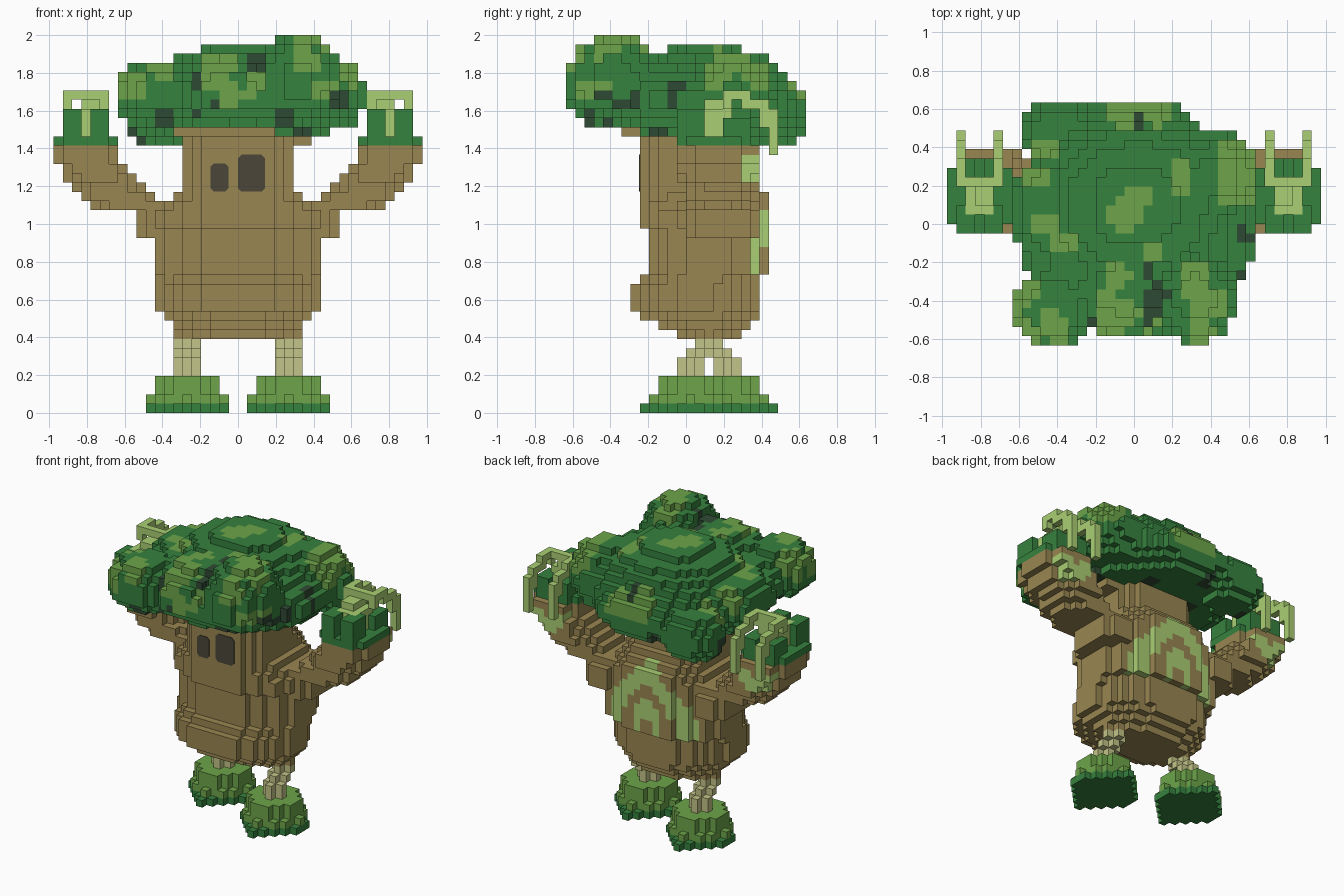
import bpy, bmesh, math
from mathutils import Vector

if "Cube" in bpy.data.objects:
    bpy.data.objects.remove(bpy.data.objects["Cube"])

U = 2 / 41  # size of one block


def material(name, rgb):
    lin = [((c / 255 + 0.055) / 1.055) ** 2.4 for c in rgb] + [1]
    m = bpy.data.materials.new(name)
    m.use_nodes = True
    m.diffuse_color = lin
    m.node_tree.nodes["Principled BSDF"].inputs["Base Color"].default_value = lin
    return m


BARK, LEAF, MOSS, LIME, SHADE, EYE, LEG = range(7)
MATS = [material("bark brown", (153, 134, 81)),
        material("leaf green", (54, 130, 62)),
        material("moss green", (109, 165, 74)),
        material("lime green", (170, 208, 115)),
        material("shade green", (47, 74, 51)),
        material("eye charcoal", (75, 70, 57)),
        material("leg khaki", (196, 197, 136))]


# --- block shapes: dictionaries of cell -> material index ---
def box(cells, x, y, z, mat):
    for i in range(*x):
        for j in range(*y):
            for k in range(*z):
                cells[i, j, k] = mat


def oval(cells, x, y, z, mat, n=2.6):
    """Rounded slab filling the given ranges."""
    cx, cy = sum(x) / 2, sum(y) / 2
    rx, ry = (x[1] - x[0]) / 2, (y[1] - y[0]) / 2
    for i in range(*x):
        for j in range(*y):
            if abs((i + .5 - cx) / rx) ** n + abs((j + .5 - cy) / ry) ** n <= 1:
                for k in range(*z):
                    cells[i, j, k] = mat


def blob(cells, c, r, mat, low, n):
    """Rounded lump, cut off below the height low."""
    span = [range(math.floor(a - b), math.ceil(a + b)) for a, b in zip(c, r)]
    for i in span[0]:
        for j in span[1]:
            for k in span[2]:
                d = sum(abs((v + .5 - a) / b) ** n for v, a, b in zip((i, j, k), c, r))
                if d <= 1 and k >= low:
                    cells[i, j, k] = mat


def mirrored(cells):
    return {(-1 - i, j, k): m for (i, j, k), m in cells.items()}


def add_object(name, bm):
    mesh = bpy.data.meshes.new(name)
    bm.to_mesh(mesh)
    bm.free()
    for m in MATS:
        mesh.materials.append(m)
    bpy.context.collection.objects.link(bpy.data.objects.new(name, mesh))


def build(name, cells):
    """Make one mesh from the outer faces of the cells."""
    bm = bmesh.new()
    verts = {}

    def corner(p):
        if p not in verts:
            verts[p] = bm.verts.new(Vector(p) * U)
        return verts[p]

    for cell, mat in cells.items():
        for axis in range(3):
            for side in (0, 1):
                step = list(cell)
                step[axis] += 2 * side - 1
                if tuple(step) in cells:
                    continue
                ring = []
                for a, b in ((0, 0), (1, 0), (1, 1), (0, 1)):
                    p = list(cell)
                    p[axis] += side
                    p[(axis + 1) % 3] += a
                    p[(axis + 2) % 3] += b
                    ring.append(corner(tuple(p)))
                face = bm.faces.new(ring if side else ring[::-1])
                face.material_index = mat
    add_object(name, bm)


def eye(name, x0, x1, z0, z1, cut=.018):
    """Thin plate with clipped corners on the face."""
    bm = bmesh.new()
    pts = [(x0 + cut, z0), (x1 - cut, z0), (x1, z0 + cut), (x1, z1 - cut),
           (x1 - cut, z1), (x0 + cut, z1), (x0, z1 - cut), (x0, z0 + cut)]
    face = bm.faces.new([bm.verts.new((x, -5 * U, z)) for x, z in pts])
    out = bmesh.ops.extrude_face_region(bm, geom=[face])["geom"]
    bmesh.ops.translate(bm, vec=(0, -.004, 0),
                        verts=[v for v in out if isinstance(v, bmesh.types.BMVert)])
    bmesh.ops.recalc_face_normals(bm, faces=bm.faces[:])
    for f in bm.faces:
        f.material_index = EYE
    add_object(name, bm)


# --- trunk: stacked slabs (bottom, top, half width, front, back, squareness) ---
trunk = {}
for z0, z1, hx, y0, y1, n in [
        (8, 9, 7, -1, 6, 1.7), (9, 10, 7, -3, 7, 1.8), (10, 11, 8, -5, 8, 2),
        (11, 14, 9, -6, 8, 2.1), (14, 15, 9, -5, 8, 2.2), (15, 20, 9, -4, 9, 2.3),
        (20, 22, 9, -5, 9, 2.4), (22, 23, 8, -5, 9, 2.5), (23, 24, 7, -5, 9, 2.6),
        (24, 25, 6, -5, 8, 3.2), (25, 26, 6, -5, 7, 3.2), (26, 32, 6, -5, 6, 3.2)]:
    oval(trunk, (-hx, hx), (y0, y1), (z0, z1), BARK, n)
box(trunk, (-7, 4), (-7, -4), (30, 31), BARK)  # brow under the leaves
box(trunk, (5, 8), (0, 4), (29, 31), BARK)     # branch stub
# pointed moss arches on the back
for (i, j, k) in trunk:
    s = abs(i + .5) / 6.8 + ((k - 14.5) / 10) ** 2
    if j >= 5 and 15 <= k < 25 and (.62 < s < 1.03 or .12 < s < .37):
        trunk[i, j, k] = LIME
build("trunk", trunk)
eye("right_eye", -.146, -.05, 1.171, 1.32)
eye("left_eye", 0, .142, 1.171, 1.367)

# --- arm with leafy hand (left, mirrored for right) ---
arm = {}
for z0, z1, x, y in [(19, 22, (6, 11), (0, 8)), (22, 23, (5, 16), (0, 7)),
                     (23, 24, (9, 17), (0, 7)), (24, 25, (10, 18), (0, 8)),
                     (25, 26, (11, 19), (-1, 8)), (26, 27, (12, 19), (-1, 8)),
                     (27, 29, (13, 20), (-1, 8))]:
    oval(arm, x, y, (z0, z1), BARK, 2.6)
# lime V on the back of the hand
for (i, j, k) in arm:
    if j >= 6 and 25 <= k < 28 and k - 27 < abs(i - 16) <= k - 24:
        arm[i, j, k] = LIME
oval(arm, (13, 20), (-1, 7), (29, 30), LEAF, 2.6)
for x in ((14, 16), (17, 19)):
    box(arm, x, (-1, 2), (30, 33), LEAF)
    box(arm, x, (4, 7), (30, 32), LEAF)
box(arm, (15, 18), (1, 5), (30, 33), LIME)
box(arm, (15, 17), (2, 5), (33, 34), LIME)
box(arm, (14, 19), (4, 5), (34, 35), LIME)
# curled prongs
for x in ((14, 15), (18, 19)):
    for y, z in [((4, 5), (33, 35)), ((4, 7), (34, 35)), ((6, 9), (33, 34)),
                 ((8, 9), (31, 33)), ((9, 10), (28, 33))]:
        box(arm, x, y, z, LIME)
build("left_arm", arm)
build("right_arm", mirrored(arm))

# --- legs and feet, left stepping forward, right stepping back ---
for side, lean in (("left", -1), ("right", 1)):
    leg, foot = {}, {}
    for step, z in enumerate([(7, 8), (6, 7), (4, 6)]):
        y = 1 + lean * step
        oval(leg, (4, 7), (y, y + 3), z, LEG, 1.5)
    back = 6 if lean < 0 else 10
    oval(foot, (1, 10), (back - 11, back), (0, 1), LEAF, 1.25)
    oval(foot, (1, 10), (back - 10, back - 1), (1, 2), MOSS, 1.25)
    oval(foot, (2, 9), (back - 9, back - 2), (2, 4), MOSS, 1.35)
    for name, part in (("leg", leg), ("foot", foot)):
        build(side + "_" + name, part if lean < 0 else mirrored(part))

# --- leaf crown: dome, skirt and lobes (centre, radii, lowest block, squareness) ---
crown = {}
for c, r, low, n in [((.3, 2, 33), (10.5, 9.5, 7), 31, 2.3),           # dome
                     ((.4, 0, 34), (12.6, 12, 3.7), 31, 2.3),          # skirt
                     ((0, 2, 32.5), (11.5, 9, 3.4), 30, 2.2),          # lower skirt
                     ((-8.7, -9, 34.7), (4.5, 4.2, 3.6), 31, 2.2),     # front lobes
                     ((6.5, -7.9, 36.2), (4.6, 5, 4.9), 33, 2.1),
                     ((-1, -7, 35.2), (5.6, 4.9, 3.7), 32, 2.3),
                     ((9, 5, 34.5), (4.8, 4.9, 4.9), 31, 1.8),         # side lobes
                     ((-9.5, 1.5, 34.2), (3.6, 5.5, 3.2), 31, 2.2),
                     ((0, 8.5, 33), (7.5, 4.8, 3.2), 30, 2.3),         # rear lobes
                     ((-8, 9.8, 32), (4, 3.4, 3.5), 29, 2.2)]:
    blob(crown, c, r, LEAF, low, n)
# patches seen from above (x, y, radius) and from the front (x, z, radius)
TOP = [(-1, 1, 1.6), (.5, 2.8, 1.6), (-9.5, 8, 1.4), (-10.5, 5, 1.2), (-9.5, 0, 1.5),
       (-7.5, -2, 1.2), (-11.3, -7, 1.6), (-9, -10.5, 1.4), (-1.8, -5.5, 1.4),
       (-.5, -9.5, 1.3), (6.5, -6, 1.9), (8, -8.5, 1.9), (7, -11, 1.4), (5, 5.5, 1.4),
       (4.6, 3.5, 1), (11, 3.5, 1.6), (2.5, 12, 1.6), (-1, 12, 1.6), (2, -3, 1)]
FRONT = [(-2.6, 38, 1.3), (-2.5, 36, 1.3), (-1, 34.5, 1.2), (1, 34.5, 1.1), (2.3, 36, 1),
         (-8.2, 37, 1.3), (-11.5, 35.5, 1.5), (9.5, 35, 1.3), (7.5, 38, 1.3)]
DARK_TOP = [(2.5, -7.4, 1.2), (11.8, -1.4, 1), (.5, 10.6, 1), (-4.5, -11, .9), (1.3, -5, .8)]
DARK_FRONT = [(-8, 31.5, 1.3), (-2.5, 33.5, 1), (-4.5, 32.5, 1), (2, 38.5, 1.2),
              (5, 32, 1), (11, 34, 1.2)]


def inside(a, b, spots):
    return any(math.hypot(a + .5 - u, b + .5 - v) < r for u, v, r in spots)


for (i, j, k) in crown:
    upper = k >= 33 and (i, j, k + 2) not in crown
    front = j < -5 and (i, j - 2, k) not in crown
    if (upper and inside(i, j, DARK_TOP)) or (front and inside(i, k, DARK_FRONT)):
        crown[i, j, k] = SHADE
    elif (upper and inside(i, j, TOP)) or (front and inside(i, k, FRONT)):
        crown[i, j, k] = MOSS
    elif i > 8 and 2 <= j < 9 and 35 <= k and 2 < math.hypot(j - 5, k - 34) < 4.5:
        crown[i, j, k] = MOSS
    elif k <= 31 and (i // 2 * 7 + j // 2 * 5) % 11 == 0:
        crown[i, j, k] = SHADE
build("leaf_crown", crown)
